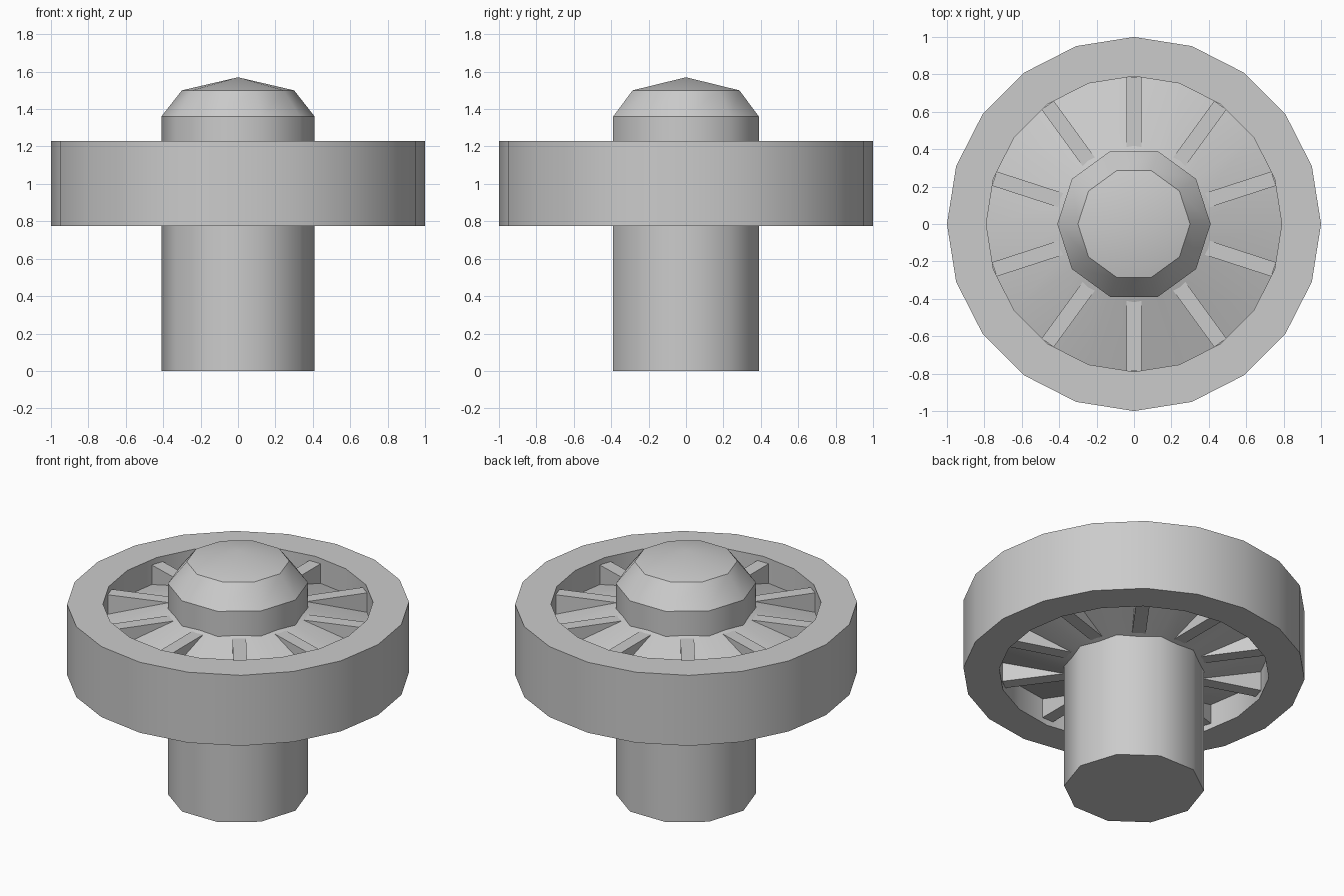
import bpy, bmesh, math

if "Cube" in bpy.data.objects:
    bpy.data.objects.remove(bpy.data.objects["Cube"])

MID = 1.0025  # mid height of the wheel


def finish(name, bm):
    bmesh.ops.remove_doubles(bm, verts=bm.verts, dist=1e-5)
    bmesh.ops.recalc_face_normals(bm, faces=bm.faces)
    mesh = bpy.data.meshes.new(name)
    bm.to_mesh(mesh)
    bm.free()
    ob = bpy.data.objects.new(name, mesh)
    bpy.context.collection.objects.link(ob)
    bpy.ops.object.select_all(action='DESELECT')
    ob.select_set(True)
    bpy.context.view_layer.objects.active = ob
    bpy.ops.object.shade_smooth_by_angle(angle=math.radians(36.5))
    return ob


def lathe(name, profile, sides, closed):
    """Spin an (r, z) profile around the z axis."""
    bm = bmesh.new()
    verts = [bm.verts.new((r, 0, z)) for r, z in profile]
    pairs = list(zip(verts, verts[1:]))
    if closed:
        pairs.append((verts[-1], verts[0]))
    edges = [bm.edges.new(p) for p in pairs]
    bmesh.ops.spin(bm, geom=verts + edges, cent=(0, 0, 0), axis=(0, 0, 1),
                   angle=2 * math.pi, steps=sides, use_merge=True)
    return finish(name, bm)


# Ten-sided hub post with chamfered, pointed cap
lathe("hub_post", [(0, 0), (0.41, 0), (0.41, 1.36), (0.30, 1.50), (0, 1.57)], 10, False)

# Twenty-sided rim
lathe("wheel_rim", [(1, 0.775), (1, 1.23), (0.79, 1.23), (0.79, 0.775)], 20, True)

# Web that thins from the hub to the rim, above and below
lathe("wheel_web", [(0.36, MID + 0.212), (0.79, MID + 0.067),
                    (0.79, MID - 0.067), (0.36, MID - 0.212)], 20, True)

# Ten spokes passing through the web
for i in range(10):
    a = math.radians(18 + 36 * i)
    bm = bmesh.new()
    bmesh.ops.create_cube(bm, size=1)
    for v in bm.verts:
        v.co = (0.575 + v.co.x * 0.42, v.co.y * 0.08, v.co.z * 0.385)
    spoke = finish(f"spoke_{i + 1}", bm)
    spoke.location.z = MID
    spoke.rotation_euler.z = a
